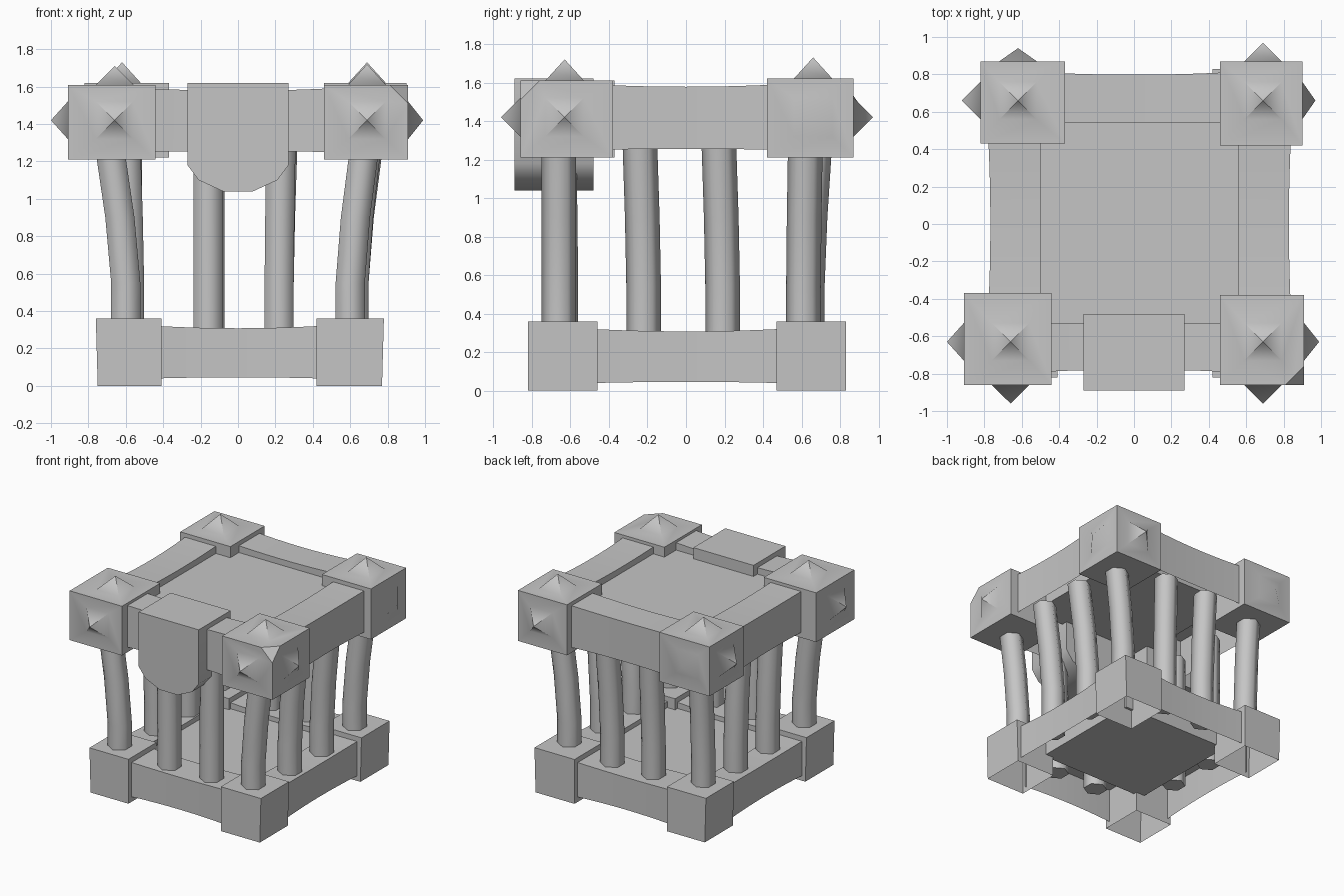
import bpy, bmesh, math
from mathutils import Vector

cube = bpy.data.objects.get("Cube")
if cube:
    bpy.data.objects.remove(cube, do_unlink=True)

stone = bpy.data.materials.new("stone_grey")
stone.use_nodes = True
GREY = (0.56, 0.56, 0.56, 1)
stone.diffuse_color = GREY
stone.node_tree.nodes["Principled BSDF"].inputs["Base Color"].default_value = GREY
parts = []


def finish(bm, name, angle=50, fix_normals=True):
    if fix_normals:
        bmesh.ops.recalc_face_normals(bm, faces=bm.faces[:])
    me = bpy.data.meshes.new(name)
    bm.to_mesh(me)
    bm.free()
    me.materials.append(stone)
    ob = bpy.data.objects.new(name, me)
    bpy.context.collection.objects.link(ob)
    parts.append((ob, angle))


def box(lo, hi):
    bm = bmesh.new()
    bmesh.ops.create_cube(bm, size=1)
    for v in bm.verts:
        v.co = [lo[i] if v.co[i] < 0 else hi[i] for i in range(3)]
    bm.normal_update()
    return bm


def loft(rings, closed=True):
    """Skin a list of point rings; closed rings are capped."""
    bm = bmesh.new()
    rows = [[bm.verts.new(p) for p in r] for r in rings]
    n = len(rows[0])
    for a, b in zip(rows, rows[1:]):
        for i in range(n if closed else n - 1):
            j = (i + 1) % n
            bm.faces.new((a[i], a[j], b[j], b[i]))
    if closed:
        bm.faces.new(rows[0][::-1])
        bm.faces.new(rows[-1])
    return bm


def add_stud(bm, axis, sign, centre, tip):
    """Replace one box face by a flat border around a small pyramid."""
    face = next(f for f in bm.faces if len(f.verts) == 4 and f.normal[axis] * sign > 0.9
                and all(abs(v.co[axis] - f.verts[0].co[axis]) < 1e-4 for v in f.verts)
                and f.calc_area() > 0.12)
    outer = list(face.verts)
    mid = face.calc_center_median()
    inner = []
    for v in outer:
        p = Vector(centre)
        for i in range(3):
            p[i] += math.copysign(0.1, v.co[i] - mid[i])
        p[axis] = mid[axis]
        inner.append(bm.verts.new(p))
    apex = Vector(centre)
    apex[axis] = tip[axis]
    apex = bm.verts.new(apex)
    bm.faces.remove(face)
    for i in range(4):
        j = (i + 1) % 4
        bm.faces.new((outer[i], outer[j], inner[j], inner[i]))
        bm.faces.new((inner[i], inner[j], apex))
    bm.normal_update()


# Upper corner blocks: low corner, high corner, stud centre, stud tips
upper = {
    "front_right": ((-0.91, -0.86, 1.21), (-0.44, -0.37, 1.61),
                    (-0.66, -0.63, 1.42), (-1.00, -0.96, 1.71)),
    "front_left": ((0.46, -0.86, 1.21), (0.91, -0.38, 1.61),
                   (0.69, -0.63, 1.42), (0.99, -0.96, 1.72)),
    "back_right": ((-0.82, 0.43, 1.22), (-0.37, 0.87, 1.62),
                   (-0.62, 0.66, 1.43), (-0.92, 0.94, 1.73)),
    "back_left": ((0.46, 0.42, 1.21), (0.90, 0.87, 1.62),
                  (0.69, 0.66, 1.42), (0.97, 0.97, 1.73)),
}
for name, (lo, hi, centre, tip) in upper.items():
    bm = box(lo, hi)
    for axis in range(3):
        add_stud(bm, axis, 1 if tip[axis] > 0 else -1, centre, tip)
    if name == "front_left":   # chipped corner
        cut = bmesh.ops.bisect_plane(
            bm, geom=bm.verts[:] + bm.edges[:] + bm.faces[:],
            plane_co=Vector((hi[0] - 0.1, lo[1], hi[2])),
            plane_no=Vector((1, -1, 1)).normalized(), clear_outer=True)
        edges = [e for e in cut["geom_cut"] if isinstance(e, bmesh.types.BMEdge)]
        bmesh.ops.holes_fill(bm, edges=edges)
    finish(bm, "upper_block_" + name)

# Lower corner blocks, open underneath
for sx, side in ((-1, "right"), (1, "left")):
    for sy, end in ((-1, "front"), (1, "back")):
        xs = (-0.76, -0.41) if sx < 0 else (0.42, 0.78)
        ys = (-0.82, -0.46) if sy < 0 else (0.47, 0.83)
        bm = box((xs[0], ys[0], 0), (xs[1], ys[1], 0.36))
        bottom = [f for f in bm.faces if f.normal.z < -0.9]
        bmesh.ops.delete(bm, geom=bottom, context='FACES_ONLY')
        for v in bm.verts:     # slight taper to the foot
            if v.co.z < 0.1 and v.co.x * sx > 0.6:
                v.co.x -= sx * 0.01
        finish(bm, f"lower_block_{end}_{side}", fix_normals=False)


# Beams, open underneath and bowed gently towards the middle
def beam(name, along_x, outer, inner, z0, z1, half):
    rings = []
    s = 1 if outer > 0 else -1
    for i in range(9):
        t = half * (i / 4 - 1)
        w = 0.012 * (1 - (t / half) ** 2)
        o, top, bot = outer - s * w, z1 - w, z0 + w / 2
        ring = [(o, bot), (o, top), (inner, top), (inner, top - 0.06)]
        rings.append([(t, u, z) if along_x else (u, t, z) for u, z in ring])
    bm = loft(rings, closed=False)
    bm.normal_update()
    if sum(f.normal.z for f in bm.faces) < 0:
        bmesh.ops.reverse_faces(bm, faces=bm.faces[:])
    finish(bm, name, 30, fix_normals=False)


for name, along_x, up_o, up_i, lo_o, lo_i in (
        ("front", True, -0.79, -0.53, -0.78, -0.49),
        ("back", True, 0.81, 0.54, 0.79, 0.49),
        ("right", False, -0.78, -0.50, -0.72, -0.49),
        ("left", False, 0.84, 0.56, 0.74, 0.49)):
    beam("upper_beam_" + name, along_x, up_o, up_i, 1.25, 1.59, 0.48)
    beam("lower_beam_" + name, along_x, lo_o, lo_i, 0.04, 0.32,
         0.43 if along_x else 0.48)

# Roof and floor slabs
finish(box((-0.50, -0.53, 1.42), (0.56, 0.54, 1.53)), "roof_slab")
finish(box((-0.49, -0.49, 0.16), (0.49, 0.49, 0.27)), "floor_slab")

# Keystone on the front beam
half = [(0.27, 1.62), (0.27, 1.18), (0.21, 1.10), (0.08, 1.04)]
outline = half + [(-x, z) for x, z in reversed(half)]
finish(loft([[(x, y, z) for x, z in outline] for y in (-0.89, -0.48)]), "keystone", 50)


# Six-sided pillars, bent slightly: (foot x, y), (head x, y), foot height
def pillar(name, foot, head, z0):
    rings = []
    for z, k in ((z0, 0), (0.55, 0), (0.90, 0.35), (1.30, 1)):
        x = foot[0] + (head[0] - foot[0]) * k
        y = foot[1] + (head[1] - foot[1]) * k
        rings.append([(x + 0.09 * math.cos((a + 0.5) * math.pi / 3),
                       y + 0.09 * math.sin((a + 0.5) * math.pi / 3), z) for a in range(6)])
    finish(loft(rings), name, 65)


for name, foot, head, z0 in (
        ("corner_front_right", (-0.60, -0.66), (-0.69, -0.66), 0.3),
        ("corner_front_left", (0.60, -0.66), (0.68, -0.66), 0.3),
        ("corner_back_right", (-0.59, 0.62), (-0.59, 0.66), 0.3),
        ("corner_back_left", (0.62, 0.61), (0.70, 0.62), 0.3),
        ("front_right", (-0.16, -0.65), (-0.16, -0.66), 0.18),
        ("front_left", (0.22, -0.65), (0.23, -0.66), 0.18),
        ("back_right", (-0.15, 0.63), (-0.15, 0.67), 0.18),
        ("back_left", (0.22, 0.63), (0.24, 0.67), 0.18),
        ("right_front", (-0.58, -0.22), (-0.60, -0.24), 0.18),
        ("right_back", (-0.58, 0.19), (-0.60, 0.17), 0.18),
        ("left_front", (0.62, -0.22), (0.69, -0.24), 0.18),
        ("left_back", (0.62, 0.19), (0.69, 0.17), 0.18)):
    pillar("pillar_" + name, foot, head, z0)

# Smooth shading with sharp edges kept
for ob, angle in parts:
    bpy.ops.object.select_all(action='DESELECT')
    ob.select_set(True)
    bpy.context.view_layer.objects.active = ob
    bpy.ops.object.shade_smooth_by_angle(angle=math.radians(angle))
